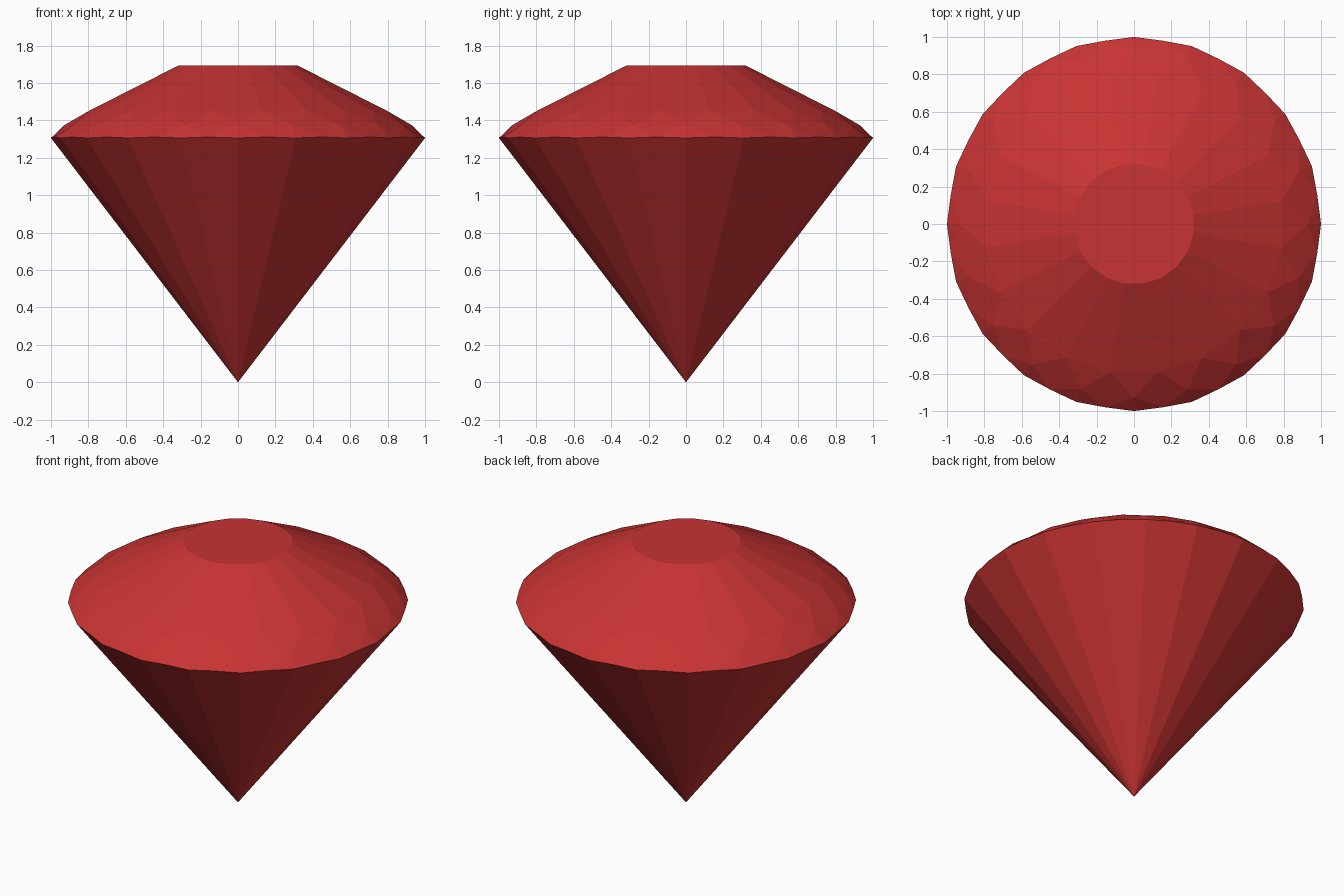
import bpy, bmesh, math

if "Cube" in bpy.data.objects:
    bpy.data.objects.remove(bpy.data.objects["Cube"])

N = 20                       # facets around the stone
STEP = 2 * math.pi / N

red = bpy.data.materials.new("ruby red")
red.diffuse_color = (0.58, 0.033, 0.033, 1)
red.use_nodes = True
red.node_tree.nodes["Principled BSDF"].inputs["Base Color"].default_value = red.diffuse_color

bm = bmesh.new()


def ring(radius, z, offset):
    """Ring of N vertices, turned by a fraction of a facet."""
    return [bm.verts.new((radius * math.cos((i + offset) * STEP),
                          radius * math.sin((i + offset) * STEP), z))
            for i in range(N)]


tip = bm.verts.new((0, 0, 0))
girdle = ring(1.0, 1.306, 0)
girdle_mid = ring(0.992, 1.311, 0.5)   # scalloped edge, in the pavilion facet planes
upper = ring(0.928, 1.375, 0)
shoulder = ring(0.803, 1.453, 0.5)
table = ring(0.323, 1.693, 0.5)

for i in range(N):
    j, p = (i + 1) % N, i - 1
    # pavilion facet
    bm.faces.new((tip, girdle[j], girdle_mid[i], girdle[i]))
    # small girdle facets
    bm.faces.new((upper[i], girdle_mid[p], girdle[i]))
    bm.faces.new((upper[i], girdle[i], girdle_mid[i]))
    # kite facet
    bm.faces.new((shoulder[i], upper[i], girdle_mid[i], upper[j]))
    # star facet
    bm.faces.new((shoulder[p], upper[i], shoulder[i]))
    # main crown facet
    bm.faces.new((table[p], shoulder[p], shoulder[i], table[i]))

# flat table on top
bm.faces.new(table)
bmesh.ops.recalc_face_normals(bm, faces=bm.faces)

mesh = bpy.data.meshes.new("cut_gemstone")
bm.to_mesh(mesh)
bm.free()
mesh.materials.append(red)
gem = bpy.data.objects.new("cut_gemstone", mesh)
bpy.context.collection.objects.link(gem)
